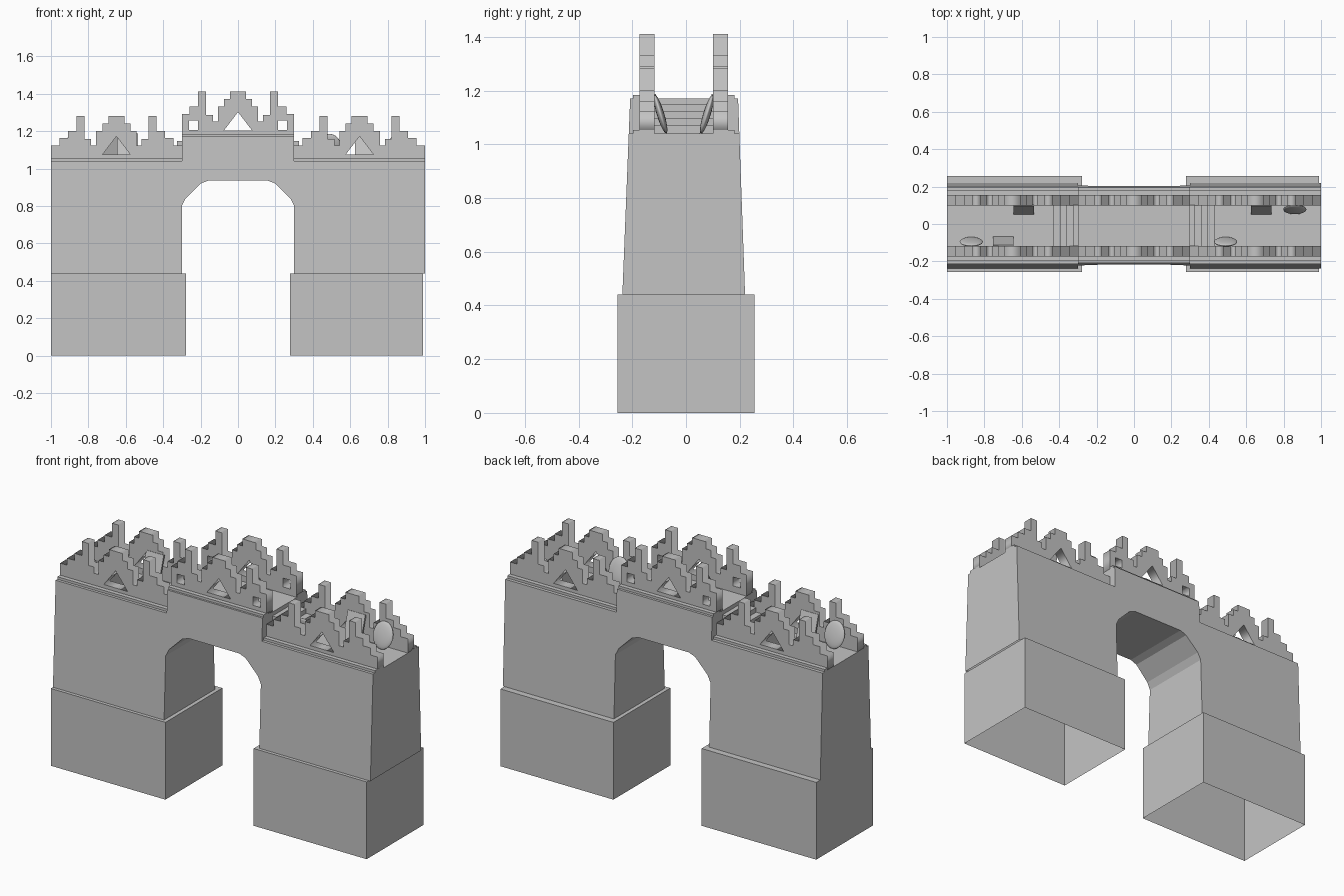
import bpy, bmesh, math
from mathutils import Matrix

if "Cube" in bpy.data.objects:
    bpy.data.objects.remove(bpy.data.objects["Cube"])

stone = bpy.data.materials.new("grey_stone")
stone.use_nodes = True
GREY = (0.55, 0.55, 0.55, 1)
stone.diffuse_color = GREY
stone.node_tree.nodes["Principled BSDF"].inputs["Base Color"].default_value = GREY


def add_object(name, bm):
    bmesh.ops.recalc_face_normals(bm, faces=bm.faces)
    mesh = bpy.data.meshes.new(name)
    bm.to_mesh(mesh)
    bm.free()
    mesh.materials.append(stone)
    obj = bpy.data.objects.new(name, mesh)
    bpy.context.collection.objects.link(obj)
    return obj


def box(name, x, y, z, open_bottom=False):
    bm = bmesh.new()
    bmesh.ops.create_cube(bm, size=1)
    for v in bm.verts:
        v.co = [lim[0] if c < 0 else lim[1] for c, lim in zip(v.co, (x, y, z))]
    if open_bottom:
        bm.normal_update()
        bmesh.ops.delete(bm, geom=[f for f in bm.faces if f.normal.z < -0.5], context='FACES')
    return add_object(name, bm)


# Gate body: arch profile between two battered walls
LOW, MID, TOP = 0.44, 1.04, 1.17
arch = [(0.30, LOW), (0.30, 0.80), (0.28, 0.84), (0.20, 0.92), (0.16, 0.935)]
half = arch[::-1] + [(1, LOW), (1, MID), (0.30, MID), (0.30, TOP)]
profile = half + [(-x, z) for x, z in half[::-1]]


def wall_y(z, front):
    t = (z - LOW) / (TOP - LOW)
    return -0.237 + 0.029 * t if front else 0.22 - 0.026 * t


bm = bmesh.new()
rings = [[bm.verts.new((x, wall_y(z, front), z)) for x, z in profile] for front in (True, False)]
for ring in rings:
    bm.faces.new(ring)
count = len(profile)
for i in range(count):
    j = (i + 1) % count
    if profile[i][1] == LOW and profile[j][1] == LOW:
        continue
    bm.faces.new((rings[0][i], rings[0][j], rings[1][j], rings[1][i]))
add_object("gate_body", bm)

# Hollow plinths under the two legs
box("right_plinth", (-1, -0.278), (-0.256, 0.256), (0, LOW), True)
box("left_plinth", (0.278, 0.99), (-0.256, 0.256), (0, LOW), True)

# Stepped crest: (inner distance, outer distance, height) from its middle
STEPS = [(0, 0.043, 0.23), (0.043, 0.075, 0.19), (0.075, 0.108, 0.15),
         (0.108, 0.135, 0.07), (0.135, 0.172, 0.105), (0.172, 0.213, 0.23),
         (0.213, 0.26, 0.15), (0.26, 0.305, 0.11), (0.305, 0.35, 0.07)]


def parapet(name, cx, base, width, y, square_windows):
    side = [(width, -0.01)]
    for inner, outer, h in reversed(STEPS):
        if inner < width:
            side.append((min(outer, width), h))
            if inner > 0:
                side.append((inner, h))
    loops = [side + [(-x, h) for x, h in side[::-1]],
             [(-0.075, 0.022), (0.075, 0.022), (0, 0.12)]]
    if square_windows:
        for s in (-1, 1):
            a, b = s * 0.215, s * 0.262
            loops.append([(a, 0.025), (b, 0.025), (b, 0.075), (a, 0.075)])
    curve = bpy.data.curves.new(name, 'CURVE')
    curve.dimensions = '2D'
    curve.fill_mode = 'BOTH'
    curve.extrude = 0.028
    for loop in loops:
        spline = curve.splines.new('POLY')
        spline.points.add(len(loop) - 1)
        spline.use_cyclic_u = True
        for p, (x, z) in zip(spline.points, loop):
            p.co = (x, z, 0, 1)
    obj = bpy.data.objects.new(name, curve)
    bpy.context.collection.objects.link(obj)
    obj.location = (cx, y, base)
    obj.rotation_euler.x = math.pi / 2
    curve.materials.append(stone)
    bpy.ops.object.select_all(action='DESELECT')
    obj.select_set(True)
    bpy.context.view_layer.objects.active = obj
    bpy.ops.object.convert(target='MESH')


# Cornice strips and parapets along front and back
for part, cx, top, width in (("right", -0.65, MID, 0.35), ("centre", 0, TOP, 0.30),
                             ("left", 0.65, MID, 0.35)):
    for face, y, edge in (("front", -0.145, -0.197), ("back", 0.128, 0.18)):
        inner = y + math.copysign(0.027, -y)
        box(f"{part}_{face}_cornice", (cx - width, cx + width),
            sorted((edge, inner)), (top - 0.01, top + 0.014))
        parapet(f"{part}_{face}_parapet", cx, top + 0.012, width, y, part == "centre")

# Stairs from the side decks up to the middle deck
for side, s in (("right", -1), ("left", 1)):
    for i in range(4):
        box(f"{side}_stair_{i + 1}", sorted((s * 0.295, s * (0.325 + 0.035 * i))),
            (-0.118, 0.101), (MID - 0.01, 1.148 - 0.026 * i))

# Shields leaning against the inner faces of the parapets
TILT = math.radians(17)


def shield(name, x, back, is_round):
    bm = bmesh.new()
    if is_round:
        bmesh.ops.create_uvsphere(bm, u_segments=24, v_segments=14, radius=1)
        size = (0.062, 0.014, 0.075)
    else:
        bmesh.ops.create_cube(bm, size=1)
        size = (0.11, 0.01, 0.155)
    y = 0.078 if back else -0.095
    turn = -TILT if back else TILT
    bm.transform(Matrix.Translation((x, y, 1.113)) @ Matrix.Rotation(turn, 4, 'X')
                 @ Matrix.Diagonal((*size, 1)))
    for f in bm.faces:
        f.smooth = is_round
    add_object(name, bm)


shield("front_right_round_shield", -0.87, False, True)
shield("front_left_round_shield", 0.49, False, True)
shield("back_left_round_shield", 0.86, True, True)
shield("front_right_square_shield", -0.70, False, False)
shield("back_right_square_shield", -0.59, True, False)
shield("back_left_square_shield", 0.68, True, False)
